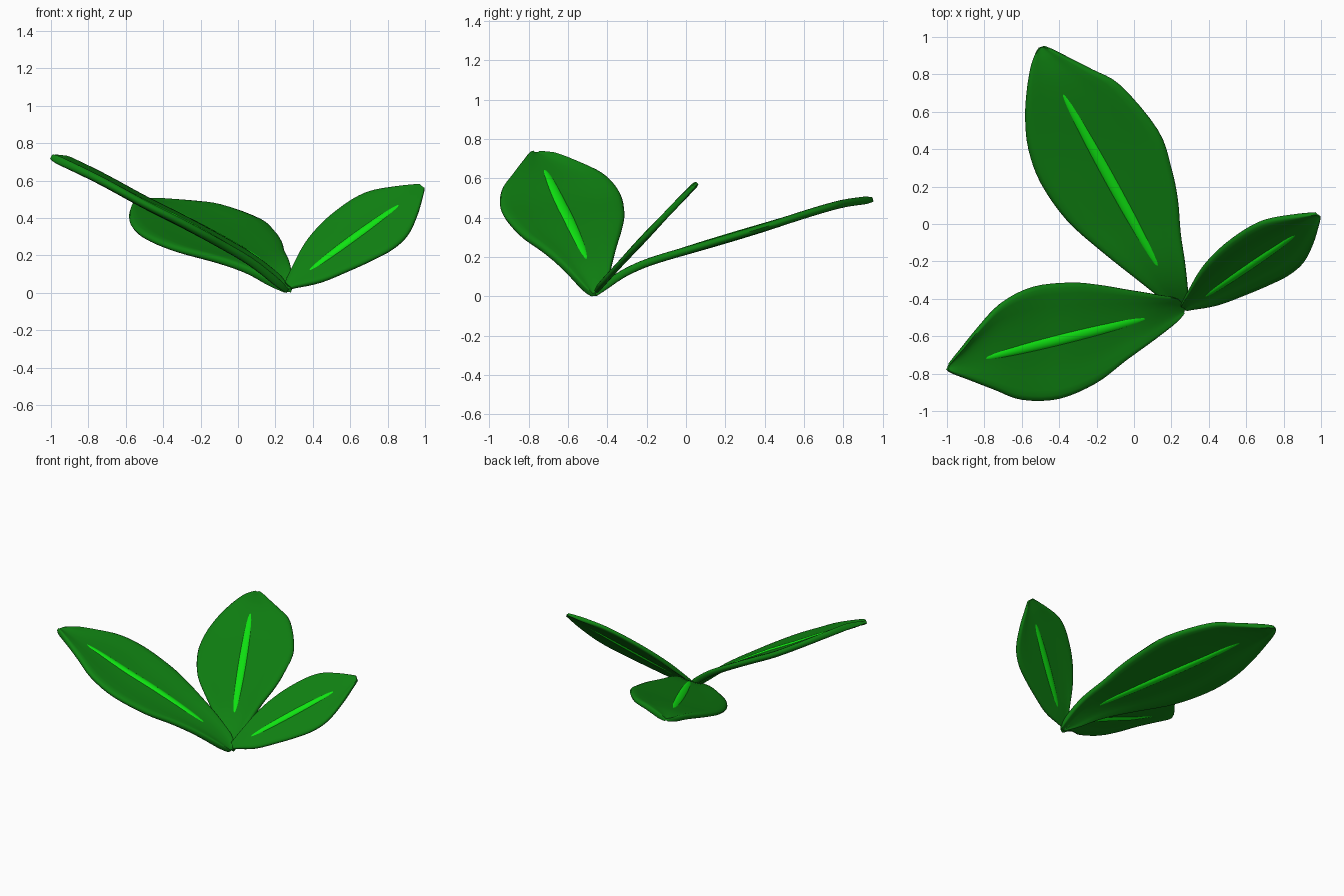
import bpy, bmesh, math
from mathutils import Vector

if "Cube" in bpy.data.objects:
    bpy.data.objects.remove(bpy.data.objects["Cube"])


def material(name, rgb):
    m = bpy.data.materials.new(name)
    m.diffuse_color = (*rgb, 1)
    m.use_nodes = True
    m.node_tree.nodes["Principled BSDF"].inputs["Base Color"].default_value = m.diffuse_color
    return m


LEAF = material("leaf_green", (0.005, 0.22, 0.006))
RIB = material("rib_green", (0.005, 0.82, 0.006))


def hermite(knots, v):
    """Smooth height curve through (position, height) knots."""
    v = min(max(v, knots[0][0]), knots[-1][0])
    i = max(k for k in range(len(knots) - 1) if knots[k][0] <= v)

    def slope(k):
        a, b = knots[max(k - 1, 0)], knots[min(k + 1, len(knots) - 1)]
        return (b[1] - a[1]) / (b[0] - a[0])
    (x0, y0), (x1, y1) = knots[i], knots[i + 1]
    d = x1 - x0
    t = (v - x0) / d
    return (y0 * (2*t**3 - 3*t**2 + 1) + y1 * (3*t**2 - 2*t**3)
            + d * (slope(i) * (t**3 - 2*t**2 + t) + slope(i + 1) * (t**3 - t**2)))


def smooth_rows(rows, steps=4):
    """Catmull-Rom subdivision of the outline rows."""
    out = []
    for i in range(len(rows) - 1):
        p = [rows[max(0, min(len(rows) - 1, i + k))] for k in (-1, 0, 1, 2)]
        for s in range(steps):
            t = s / steps
            out.append([0.5 * (2*b + (c - a)*t + (2*a - 5*b + 4*c - d)*t*t + (3*b - a - 3*c + d)*t**3)
                        for a, b, c, d in zip(*p)])
    return out + [list(rows[-1])]


def finish(name, bm, mat, angle):
    bmesh.ops.recalc_face_normals(bm, faces=bm.faces)
    me = bpy.data.meshes.new(name)
    bm.to_mesh(me)
    bm.free()
    ob = bpy.data.objects.new(name, me)
    bpy.context.collection.objects.link(ob)
    me.materials.append(mat)
    bpy.ops.object.select_all(action='DESELECT')
    ob.select_set(True)
    bpy.context.view_layer.objects.active = ob
    bpy.ops.object.shade_smooth_by_angle(angle=math.radians(angle))


# cross-section of a blade: (position across, half thickness), with a thicker rim
SECTION = [(-1, 0), (-.98, .6), (-.92, .95), (-.82, 1), (-.6, .75), (-.3, .6), (0, .65),
           (.3, .6), (.6, .75), (.82, 1), (.92, .95), (.98, .6), (1, 0)]
LOOP = SECTION + [(t, -h) for t, h in SECTION[-2:0:-1]]


def leaf(name, rows, axis, knots, normal, thick, cup, tilt, rib, rib_w):
    n = Vector(normal).normalized()

    def on_sheet(x, y):
        return Vector((x, y, hermite(knots, (x, y)[axis])))

    # blade: loft between the two outline edges
    bm = bmesh.new()
    rings = []
    for lx, ly, rx, ry in smooth_rows(rows):
        w = math.hypot(rx - lx, ry - ly)
        grow = min(1, w / .15)
        ring = []
        for t, h in LOOP:
            k = (t + 1) / 2
            p = on_sheet(lx + (rx - lx) * k, ly + (ry - ly) * k)
            p += n * (h * thick * (.5 + .5 * grow) + grow * (cup * t * t - tilt * t))
            p.z = max(p.z, 0)
            ring.append(bm.verts.new(p))
        rings.append(ring)
    for a, b in zip(rings, rings[1:]):
        for i in range(len(a)):
            j = (i + 1) % len(a)
            bm.faces.new((a[i], a[j], b[j], b[i]))
    bm.faces.new(rings[0])
    bm.faces.new(rings[-1])
    finish(name, bm, LEAF, 60)

    # midrib: slim spindle that follows the blade and shows on both sides
    a, b = on_sheet(*rib[0]), on_sheet(*rib[1])
    side = n.cross((b - a).normalized())
    bm = bmesh.new()
    bmesh.ops.create_uvsphere(bm, u_segments=20, v_segments=28, radius=1)
    for v in bm.verts:
        q = a.lerp(b, (v.co.z + 1) / 2) + side * v.co.x * rib_w
        v.co = on_sheet(q.x, q.y) + n * v.co.y * thick * 1.15
    finish(name + "_midrib", bm, RIB, 60)


leaf("back_leaf",
     [(.245, -.46, .285, -.46), (.15, -.40, .292, -.40), (.02, -.30, .275, -.22),
      (-.17, -.15, .25, -.05), (-.36, .02, .235, .13), (-.50, .22, .20, .30),
      (-.565, .40, .13, .50), (-.582, .56, -.07, .74), (-.575, .70, -.22, .825),
      (-.555, .83, -.35, .89), (-.53, .905, -.44, .935), (-.51, .94, -.48, .95)],
     1, [(-.47, .005), (-.4, .06), (-.32, .115), (-.2, .17), (0, .232), (.4, .352), (.77, .465), (.96, .495)],
     (0, -.3, .95), .02, 0, 0, [(.18, -.32), (-.43, .79)], .034)

leaf("left_leaf",
     [(.265, -.46, .265, -.48), (.22, -.40, .22, -.53), (.1, -.375, .1, -.625),
      (-.05, -.35, -.05, -.735), (-.2, -.325, -.2, -.85), (-.35, -.313, -.4, -.935),
      (-.55, -.335, -.6, -.94), (-.72, -.42, -.75, -.885), (-.85, -.56, -.88, -.835),
      (-.93, -.665, -.97, -.80), (-.985, -.74, -.998, -.78)],
     0, [(-1, .73), (-.75, .61), (-.5, .475), (-.3, .375), (0, .21), (.1, .145), (.2, .065), (.27, .005)],
     (.48, 0, .88), .022, .012, .012, [(.15, -.48), (-.85, -.73)], .034)

leaf("right_leaf",
     [(.25, -.435, .285, -.46), (.29, -.36, .31, -.455), (.36, -.24, .45, -.43),
      (.45, -.14, .60, -.375), (.55, -.06, .72, -.325), (.64, -.005, .83, -.27),
      (.72, .025, .91, -.20), (.82, .042, .96, -.10), (.92, .053, .99, .0), (.97, .057, .998, .035)],
     1, [(-.47, .01), (-.43, .06), (-.335, .165), (-.2, .31), (0, .52), (.06, .58)],
     (0, -.73, .68), .016, 0, 0, [(.34, -.41), (.91, -.02)], .026)
